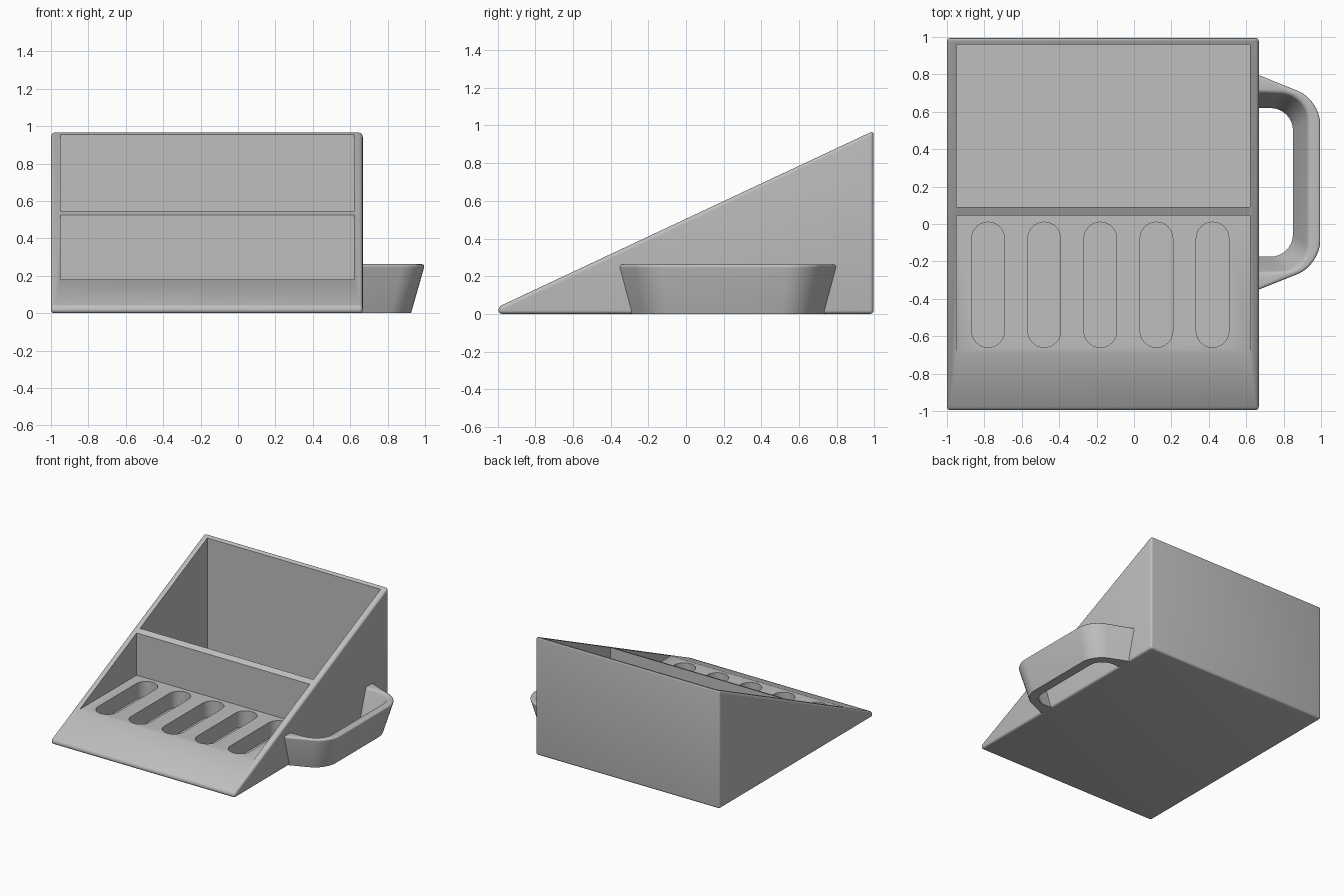
import bpy, bmesh, math
from mathutils import Vector

cube = bpy.data.objects.get("Cube")
if cube:
    bpy.data.objects.remove(cube, do_unlink=True)

grey = bpy.data.materials.new("plain_grey")
grey.use_nodes = True
colour = (0.52, 0.52, 0.52, 1)
grey.diffuse_color = colour
grey.node_tree.nodes["Principled BSDF"].inputs["Base Color"].default_value = colour


def make_object(name, bm):
    bmesh.ops.recalc_face_normals(bm, faces=bm.faces)
    mesh = bpy.data.meshes.new(name)
    bm.to_mesh(mesh)
    bm.free()
    mesh.materials.append(grey)
    ob = bpy.data.objects.new(name, mesh)
    bpy.context.collection.objects.link(ob)
    return ob


def prism(name, outline, offset, bevel=0):
    """Extrude a closed outline of 3D points along an offset."""
    bm = bmesh.new()
    face = bm.faces.new([bm.verts.new(p) for p in outline])
    ext = bmesh.ops.extrude_face_region(bm, geom=[face])
    verts = [v for v in ext["geom"] if isinstance(v, bmesh.types.BMVert)]
    bmesh.ops.translate(bm, verts=verts, vec=offset)
    if bevel:
        bmesh.ops.bevel(bm, geom=bm.edges[:], offset=bevel, segments=4,
                        profile=0.5, affect='EDGES')
    return make_object(name, bm)


def smooth(ob):
    bpy.ops.object.select_all(action='DESELECT')
    ob.select_set(True)
    bpy.context.view_layer.objects.active = ob
    bpy.ops.object.shade_smooth_by_angle(angle=math.radians(35))


def cut(ob, cutter):
    bpy.context.view_layer.objects.active = ob
    mod = ob.modifiers.new("cut", 'BOOLEAN')
    mod.operation = 'DIFFERENCE'
    mod.solver = 'EXACT'
    mod.object = cutter
    bpy.ops.object.modifier_apply(modifier=mod.name)
    bpy.data.objects.remove(cutter, do_unlink=True)


def pocket(y0, y1, floor):
    x0, x1 = -0.95, 0.62
    return prism("pocket_cutter", [(x0, y0, floor), (x1, y0, floor), (x1, y1, floor),
                                   (x0, y1, floor)], (0, 0, 1.2))


def slot(x, y0, y1, r, floor):
    pts = []
    for cy, start in ((y1 - r, 0), (y0 + r, math.pi)):
        for i in range(17):
            a = start + math.pi * i / 16
            pts.append((x + r * math.cos(a), cy + r * math.sin(a), floor))
    return prism("slot_cutter", pts, (0, 0, 0.3))


# Wedge-shaped tray body with two pockets and five finger slots
side = [(-0.995, 0), (0.995, 0), (0.995, 0.971), (-0.995, 0.038)]
body = prism("tray_body", [(-1, y, z) for y, z in side], (1.667, 0, 0), 0.018)
cut(body, pocket(0.09, 0.96, 0.05))
cut(body, pocket(-0.70, 0.045, 0.18))
for i in range(5):
    cut(body, slot(-0.78 + 0.3 * i, -0.66, 0.01, 0.0875, 0.05))
smooth(body)

# Flared side handle, lofted from four mirrored rails
MID_Y = 0.2225


def rail(start, corner, z, t):
    """Leave the body at start, round the corner, mirror back to the body."""
    s, c = Vector(start), Vector(corner)
    a = c + (s - c).normalized() * t
    d = c + Vector((0, -t))
    half = [s]
    for i in range(9):
        u = i / 8
        b1, b2 = a.lerp(c, 0.55), d.lerp(c, 0.55)
        half.append(a * (1 - u) ** 3 + b1 * 3 * u * (1 - u) ** 2
                    + b2 * 3 * u * u * (1 - u) + d * u ** 3)
    full = half + [Vector((p.x, 2 * MID_Y - p.y)) for p in reversed(half)]
    return [(p.x, p.y, z) for p in full]


rails = [rail((0.65, 0.737), (0.925, 0.625), 0, 0.12),
         rail((0.65, 0.807), (1.0, 0.667), 0.262, 0.13),
         rail((0.65, 0.705), (0.93, 0.695), 0.262, 0.14),
         rail((0.65, 0.62), (0.85, 0.62), 0, 0.12)]
bm = bmesh.new()
grid = [[bm.verts.new(p) for p in r] for r in rails]
for k in range(4):
    a, b = grid[k], grid[(k + 1) % 4]
    for i in range(len(a) - 1):
        bm.faces.new((a[i], a[i + 1], b[i + 1], b[i]))
for end in (0, -1):
    bm.faces.new([r[end] for r in grid])
bmesh.ops.recalc_face_normals(bm, faces=bm.faces)
rims = [bm.edges.get((r[i], r[i + 1])) for r in grid[1:3] for i in range(len(r) - 1)]
bmesh.ops.bevel(bm, geom=rims, offset=0.018, segments=4, profile=0.5, affect='EDGES')
smooth(make_object("side_handle", bm))
